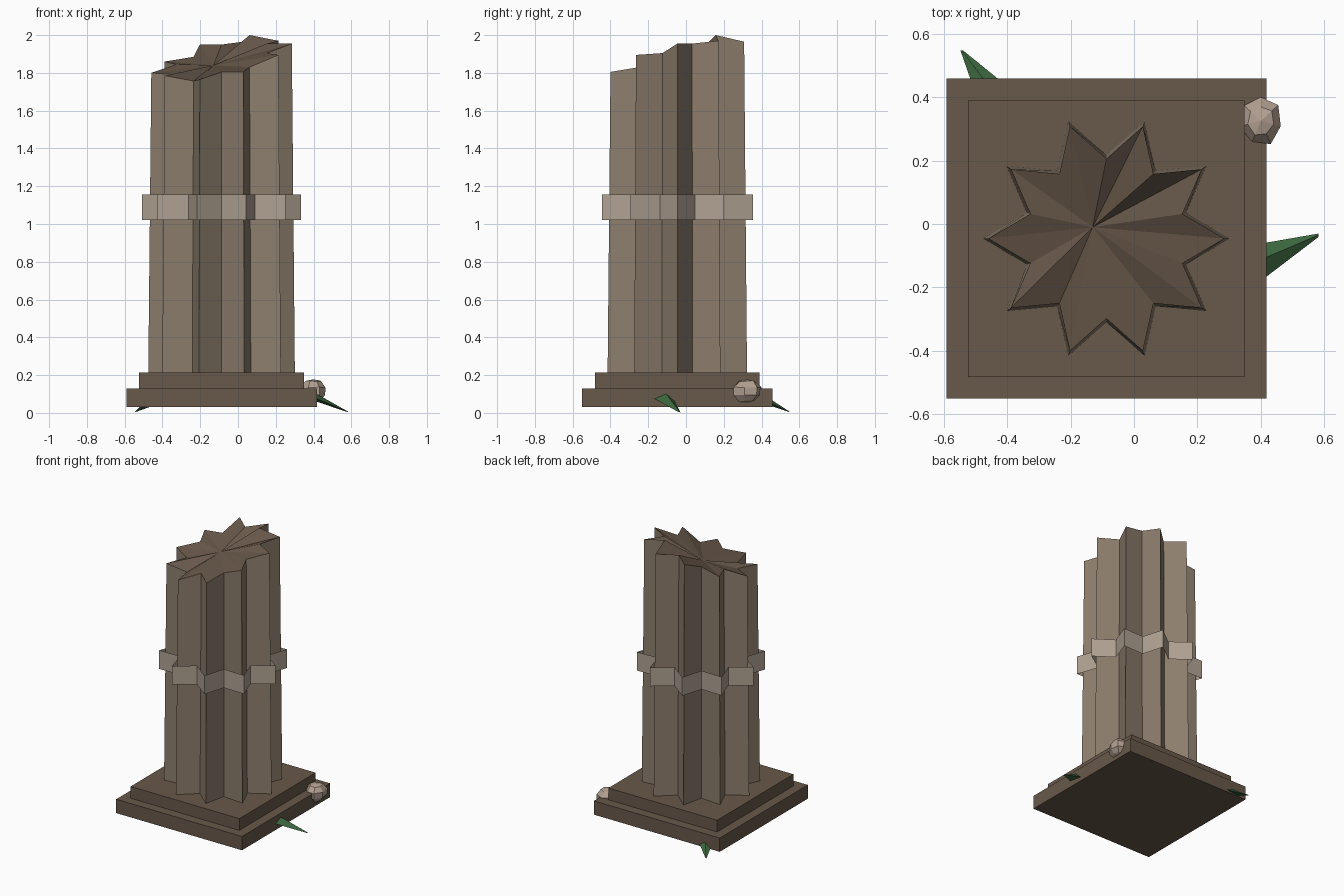
import bpy, bmesh, math, random
from mathutils import Vector

cube = bpy.data.objects.get("Cube")
if cube:
    bpy.data.objects.remove(cube, do_unlink=True)

CX, CY = -0.087, -0.046      # column axis
POINTS = 10                  # points of the star section


def material(name, *srgb):
    col = [((c / 255 + 0.055) / 1.055) ** 2.4 for c in srgb] + [1]
    m = bpy.data.materials.new(name)
    m.use_nodes = True
    m.diffuse_color = col
    m.node_tree.nodes["Principled BSDF"].inputs["Base Color"].default_value = col
    return m


dark_stone = material("dark stone", 104, 88, 74)
column_stone = material("column stone", 141, 126, 109)
band_stone = material("pale band stone", 176, 162, 147)
rock_stone = material("rock", 178, 159, 145)
green = material("leaf green", 62, 106, 64)


def finish(bm, name, *mats, recalc=True):
    if recalc:
        bmesh.ops.recalc_face_normals(bm, faces=bm.faces)
    mesh = bpy.data.meshes.new(name)
    bm.to_mesh(mesh)
    bm.free()
    for m in mats:
        mesh.materials.append(m)
    ob = bpy.data.objects.new(name, mesh)
    bpy.context.collection.objects.link(ob)
    return ob


def box(name, half, z0, z1):
    bm = bmesh.new()
    bmesh.ops.create_cube(bm, size=1)
    for v in bm.verts:
        v.co = (CX + v.co.x * 2 * half, CY + v.co.y * 2 * half,
                z0 + (v.co.z + 0.5) * (z1 - z0))
    finish(bm, name, dark_stone)


def star(bm, outer, inner, heights):
    ring = []
    for i, z in enumerate(heights):
        a = math.pi * i / POINTS
        r = inner if i % 2 else outer
        ring.append(bm.verts.new((CX + r * math.cos(a), CY + r * math.sin(a), z)))
    return ring


def bridge(bm, low, high):
    n = len(low)
    for i in range(n):
        j = (i + 1) % n
        bm.faces.new((low[i], low[j], high[j], high[i]))


# Stepped plinth
box("plinth_lower", 0.504, 0.03, 0.13)
box("plinth_upper", 0.436, 0.13, 0.215)

# Fluted column with a broken, uneven top
broken = [1.955, 1.955, 1.97, 2.0, 1.965, 1.95, 1.95, 1.885, 1.86, 1.845,
          1.80, 1.79, 1.785, 1.757, 1.765, 1.805, 1.805, 1.83, 1.895, 1.905]
bm = bmesh.new()
low = star(bm, 0.388, 0.264, [0.215] * 2 * POINTS)
high = star(bm, 0.372, 0.252, broken)
bridge(bm, low, high)
bm.faces.new(low[::-1])
centre = bm.verts.new((-0.13, -0.01, 1.84))
for i in range(len(high)):
    f = bm.faces.new((high[i], high[(i + 1) % len(high)], centre))
    f.material_index = 1
finish(bm, "column", column_stone, dark_stone)

# Open band around the column
bm = bmesh.new()
bridge(bm, star(bm, 0.42, 0.30, [1.02] * 2 * POINTS),
       star(bm, 0.42, 0.30, [1.155] * 2 * POINTS))
finish(bm, "column_band", band_stone, recalc=False)

# Faceted rock resting on the step
random.seed(4)
bm = bmesh.new()
bmesh.ops.create_uvsphere(bm, u_segments=7, v_segments=5, radius=1)
for v in bm.verts:
    k = random.uniform(0.92, 1.08)
    v.co = (0.40 + v.co.x * 0.07 * k, 0.325 + v.co.y * 0.08 * k,
            0.115 + v.co.z * 0.065 * k)
finish(bm, "rock", rock_stone)


# Three-sided leaves poking out from under the plinth
def leaf(name, section, tip):
    tip = Vector(tip)
    pts = [Vector(p) for p in section]
    mid = sum(pts, Vector()) / len(pts)
    bm = bmesh.new()
    root = [bm.verts.new(tip + (p - tip) * 1.3) for p in pts]
    end = [bm.verts.new(tip + (p - mid) * 0.1) for p in pts]
    bridge(bm, root, end)
    bm.faces.new(root[::-1])
    bm.faces.new(end)
    finish(bm, name, green)


leaf("leaf_left", [(0.417, -0.165, 0.075), (0.417, -0.105, 0.10),
                   (0.417, -0.06, 0.06)], (0.582, -0.035, 0.005))
leaf("leaf_back", [(-0.515, 0.458, 0.035), (-0.475, 0.458, 0.065),
                   (-0.43, 0.458, 0.045)], (-0.543, 0.547, 0.006))
